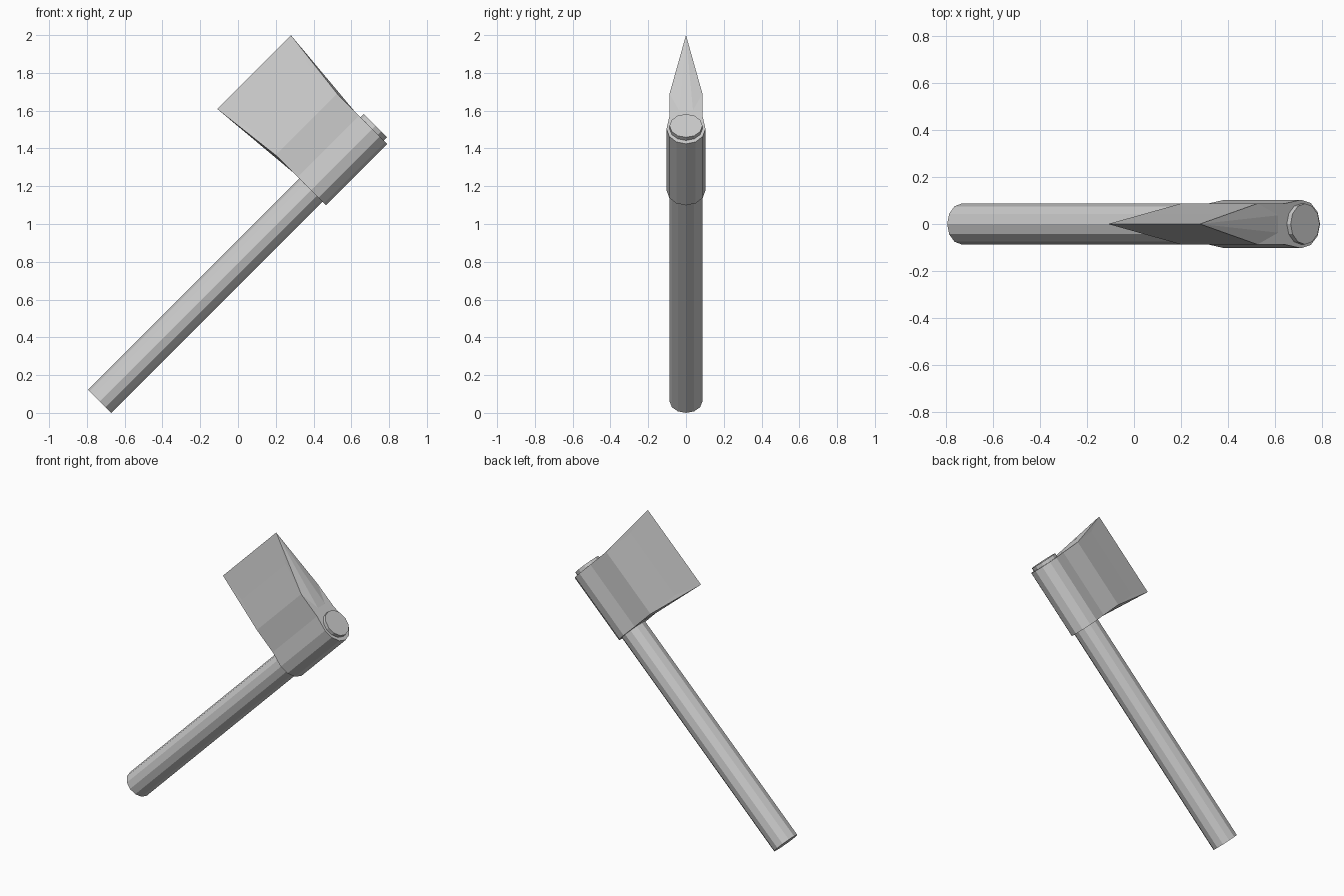
import bpy, bmesh
from math import sin, cos, pi, sqrt

if "Cube" in bpy.data.objects:
    bpy.data.objects.remove(bpy.data.objects["Cube"])

AXIS = 0.561          # offset of the handle axis from the origin line


def place(u, v, y):
    """u runs along the tilted handle, v points towards the cutting edge."""
    return ((u - v) / sqrt(2), y, (u + v) / sqrt(2))


def finish(name, bm):
    bmesh.ops.recalc_face_normals(bm, faces=bm.faces)
    mesh = bpy.data.meshes.new(name)
    bm.to_mesh(mesh)
    bm.free()
    obj = bpy.data.objects.new(name, mesh)
    bpy.context.collection.objects.link(obj)
    return obj


def bridge(bm, a, b):
    for i in range(len(a)):
        j = (i + 1) % len(a)
        bm.faces.new((a[i], a[j], b[j], b[i]))


# Handle: twelve-sided rod poking slightly out of the head
bm = bmesh.new()
rings = []
for u in (-0.474, 1.589):
    rings.append([bm.verts.new(place(u, AXIS + 0.087 * cos(i * pi / 6), 0.087 * sin(i * pi / 6)))
                  for i in range(12)])
bridge(bm, *rings)
for r in rings:
    bm.faces.new(r)
finish("handle", bm)

# Axe head: rounded socket flowing into a wedge with flared edge corners
MID, HALF, TIP_HALF = 1.336, 0.230, 0.276
side = [(1.03, 0.04), (0.824, 0.087), (0.66, 0.087)]
arc = [(AXIS - 0.113 * sin(i * pi / 6), 0.103 * cos(i * pi / 6)) for i in range(7)]
section = side + arc + [(v, -y) for v, y in reversed(side)]

bm = bmesh.new()
loops = []
for s in (-1, 1):
    u = MID + s * HALF
    tip = bm.verts.new(place(MID + s * TIP_HALF, 1.216, 0))
    ring = [bm.verts.new(place(u, v, y)) for v, y in section]
    root = [bm.verts.new(place(u, 0.70, y)) for y in (0.037, -0.037)]
    # flat socket end, then facets fanning out to the flared corner
    bm.faces.new(ring[2:-2] + [root[1], root[0]])
    bm.faces.new((tip, root[0], root[1]))
    for (a, b, c), r in ((ring[:3], root[0]), (ring[:-4:-1], root[1])):
        bm.faces.new((tip, a, b))
        bm.faces.new((tip, b, r))
        bm.faces.new((b, c, r))
    loops.append([tip] + ring)
bridge(bm, *loops)
finish("axe_head", bm)
